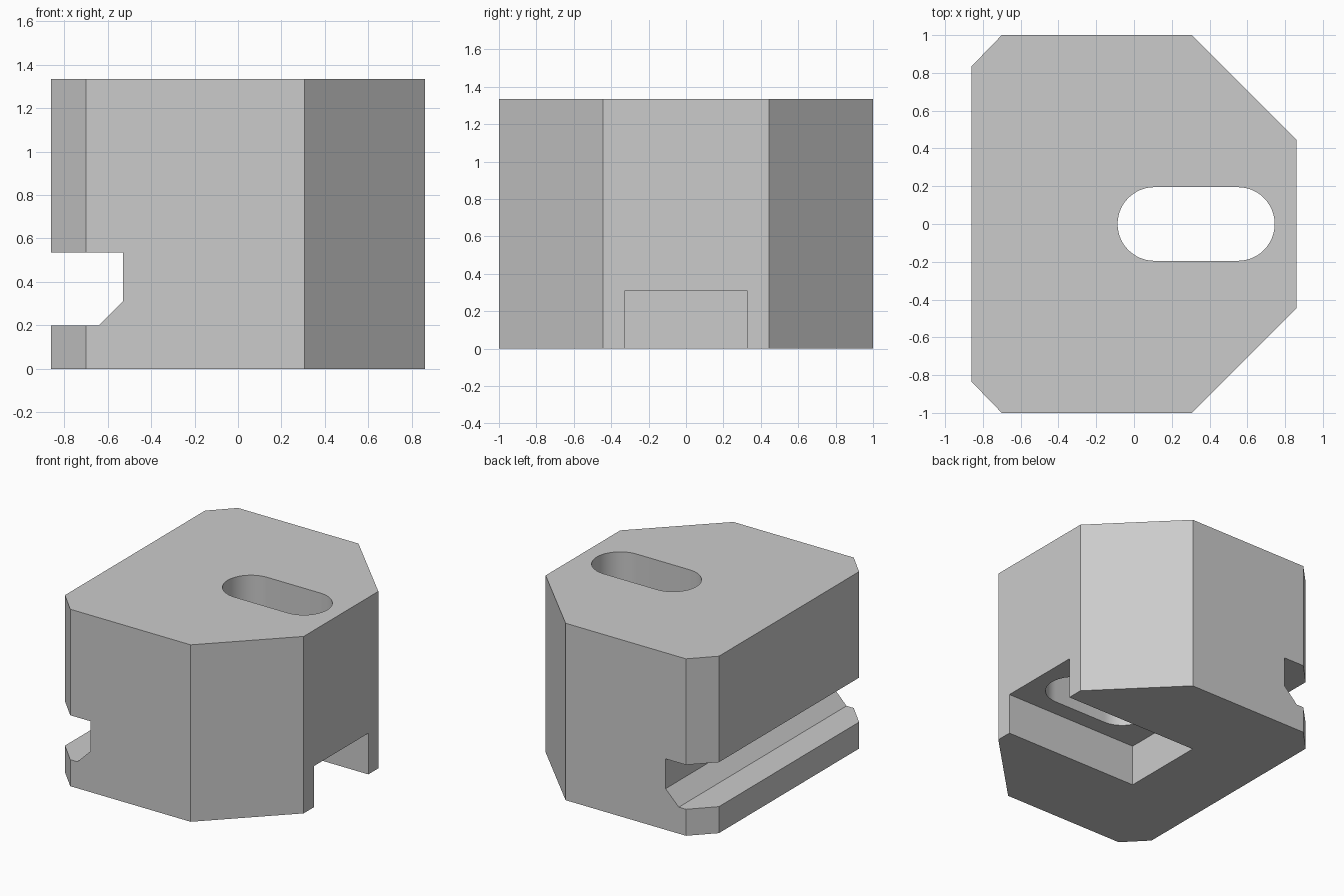
import bpy
import bmesh
from math import sin, cos, pi, radians
from mathutils import Vector

cube = bpy.data.objects.get("Cube")
if cube:
    bpy.data.objects.remove(cube, do_unlink=True)

HEIGHT = 1.335

grey = bpy.data.materials.new("plain grey")
grey.use_nodes = True
colour = (0.6, 0.6, 0.6, 1)
grey.diffuse_color = colour
grey.node_tree.nodes["Principled BSDF"].inputs["Base Color"].default_value = colour


def prism(name, points, direction):
    """Extrude a closed outline along a direction into a solid."""
    bm = bmesh.new()
    face = bm.faces.new([bm.verts.new(p) for p in points])
    extruded = bmesh.ops.extrude_face_region(bm, geom=[face])["geom"]
    verts = [v for v in extruded if isinstance(v, bmesh.types.BMVert)]
    bmesh.ops.translate(bm, verts=verts, vec=Vector(direction))
    bmesh.ops.recalc_face_normals(bm, faces=bm.faces)
    mesh = bpy.data.meshes.new(name)
    bm.to_mesh(mesh)
    bm.free()
    mesh.materials.append(grey)
    obj = bpy.data.objects.new(name, mesh)
    bpy.context.collection.objects.link(obj)
    return obj


# Chamfered block: half outline mirrored across y
half = [(-0.86, 0.835), (-0.70, 1), (0.305, 1), (0.86, 0.445)]
outline = half + [(x, -y) for x, y in reversed(half)]
block = prism("block", [(x, y, 0) for x, y in outline], (0, 0, HEIGHT))

# Groove along the left side with one sloped lower corner
groove = [(-1, 0.2), (-0.64, 0.2), (-0.53, 0.31), (-0.53, 0.535), (-1, 0.535)]
side_groove = prism("side_groove_cutter", [(x, -1.2, z) for x, z in groove], (0, 2.4, 0))

# Rectangular channel open at the bottom and the right side
channel = [(-0.26, -0.325), (1, -0.325), (1, 0.325), (-0.26, 0.325)]
bottom_channel = prism("bottom_channel_cutter", [(x, y, -0.1) for x, y in channel], (0, 0, 0.41))

# Rounded slot from the top into the channel
RADIUS, STEPS = 0.195, 24
slot = []
for centre, start in ((0.55, -pi / 2), (0.108, pi / 2)):
    for i in range(STEPS + 1):
        a = start + pi * i / STEPS
        slot.append((centre + RADIUS * cos(a), RADIUS * sin(a), 0.2))
top_slot = prism("top_slot_cutter", slot, (0, 0, HEIGHT))

# Cut the block and remove the cutters
bpy.context.view_layer.objects.active = block
for cutter in (side_groove, bottom_channel, top_slot):
    cutter.hide_render = True
    mod = block.modifiers.new("cut", "BOOLEAN")
    mod.operation = "DIFFERENCE"
    mod.solver = "EXACT"
    mod.object = cutter
    bpy.ops.object.modifier_apply(modifier=mod.name)
    bpy.data.objects.remove(cutter, do_unlink=True)

# Smooth slot ends, sharp edges elsewhere
bpy.ops.object.select_all(action="DESELECT")
block.select_set(True)
bpy.ops.object.shade_smooth_by_angle(angle=radians(20))
